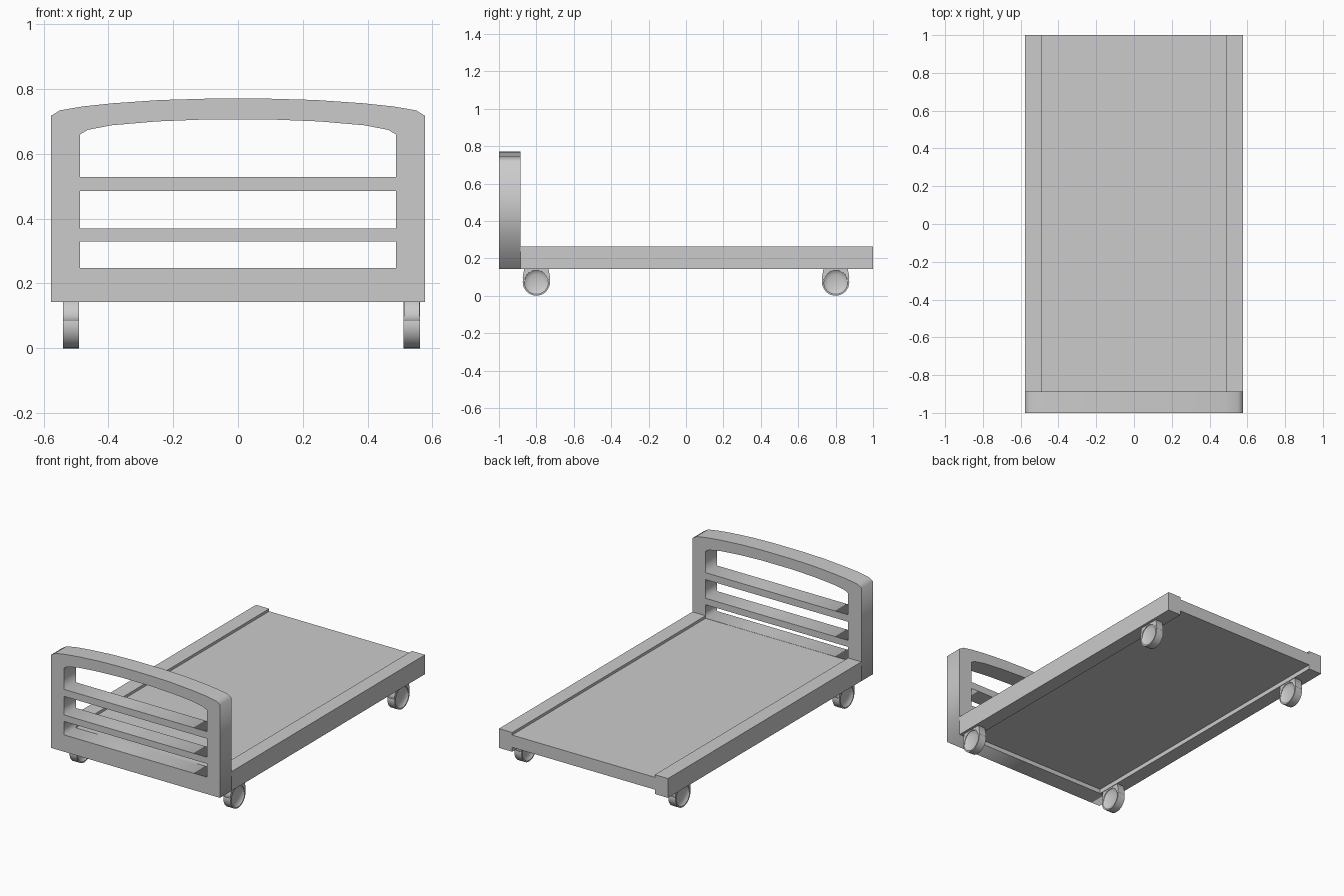
import bpy, bmesh
from math import pi, sin, cos
from mathutils import Matrix

if "Cube" in bpy.data.objects:
    bpy.data.objects.remove(bpy.data.objects["Cube"])


def box(name, x0, x1, y0, y1, z0, z1):
    bm = bmesh.new()
    bmesh.ops.create_cube(bm, size=1)
    for v in bm.verts:
        v.co.x = x0 if v.co.x < 0 else x1
        v.co.y = y0 if v.co.y < 0 else y1
        v.co.z = z0 if v.co.z < 0 else z1
    return finish(name, bm)


def finish(name, bm):
    me = bpy.data.meshes.new(name)
    bm.to_mesh(me)
    bm.free()
    ob = bpy.data.objects.new(name, me)
    bpy.context.collection.objects.link(ob)
    return ob


def plate(name, outlines, thickness, loc, turn):
    """Flat outline with holes, given thickness and stood upright."""
    cu = bpy.data.curves.new(name, 'CURVE')
    cu.dimensions = '2D'
    cu.fill_mode = 'BOTH'
    cu.extrude = thickness / 2
    for pts in outlines:
        sp = cu.splines.new('POLY')
        sp.points.add(len(pts) - 1)
        for p, (a, b) in zip(sp.points, pts):
            p.co = (a, b, 0, 1)
        sp.use_cyclic_u = True
    ob = bpy.data.objects.new(name, cu)
    bpy.context.collection.objects.link(ob)
    ob.location = loc
    ob.rotation_euler = (pi / 2, 0, turn)
    bpy.ops.object.select_all(action='DESELECT')
    ob.select_set(True)
    bpy.context.view_layer.objects.active = ob
    bpy.ops.object.convert(target='MESH')
    return bpy.context.view_layer.objects.active


def mirrored(half):
    return half + [(-x, z) for x, z in reversed(half)]


def rect(x, z0, z1):
    return [(-x, z0), (x, z0), (x, z1), (-x, z1)]


# Headboard: arched panel with three openings that leave two slats
outer = mirrored([(.577, .143), (.577, .717), (.55, .734), (.48, .746),
                  (.385, .756), (.24, .766), (.1, .77)])
arch = mirrored([(.487, .528), (.487, .66), (.463, .674), (.39, .688),
                 (.25, .7), (.1, .706)])
plate("headboard", [outer, arch, rect(.487, .37, .485), rect(.487, .247, .33)],
      .114, (0, -.943, 0), 0)

# Side rails and the slightly recessed base between them
box("rail_left", -.577, -.487, -.886, 1, .143, .262)
box("rail_right", .487, .577, -.886, 1, .143, .262)
box("bed_base", -.487, .487, -.886, 1, .17, .246)


def wheel(name, x, y):
    # dished on both faces, revolved about the axle
    side = [(.012, 0), (.012, .04), (.02, .06), (.025, .065), (.025, .073)]
    prof = side + [(-a, r) for a, r in reversed(side)]
    bm = bmesh.new()
    vs = [bm.verts.new((a, 0, r)) for a, r in prof]
    es = [bm.edges.new(p) for p in zip(vs, vs[1:])]
    bmesh.ops.spin(bm, geom=vs + es, axis=(1, 0, 0), cent=(0, 0, 0),
                   angle=2 * pi, steps=32)
    bmesh.ops.remove_doubles(bm, verts=bm.verts, dist=1e-5)
    bmesh.ops.recalc_face_normals(bm, faces=bm.faces)
    bmesh.ops.transform(bm, matrix=Matrix.Translation((x, y, .073)), verts=bm.verts)
    ob = finish(name, bm)
    bpy.ops.object.select_all(action='DESELECT')
    ob.select_set(True)
    bpy.context.view_layer.objects.active = ob
    bpy.ops.object.shade_smooth_by_angle(angle=.6)


# Castors: wheel plus a fork cover joining it to the rail
cover = mirrored([(.071, .07), (.073, .1), (.065, .144)])[::-1]
cover += [(.06 * cos(i * pi / 12), .073 + .06 * sin(i * pi / 12)) for i in range(12, -1, -1)][::-1]
cover = [(.071, .07), (.073, .1), (.065, .144), (-.065, .144), (-.073, .1), (-.071, .07)]
cover += [(-.062 * cos(i * pi / 12), .073 + .062 * sin(i * pi / 12)) for i in range(13)]
for side, x in (("left", -.515), ("right", .536)):
    for end, y in (("head", -.8), ("foot", .8)):
        wheel(f"wheel_{end}_{side}", x, y)
        plate(f"castor_cover_{end}_{side}", [cover], .049, (x, y, 0), pi / 2)
